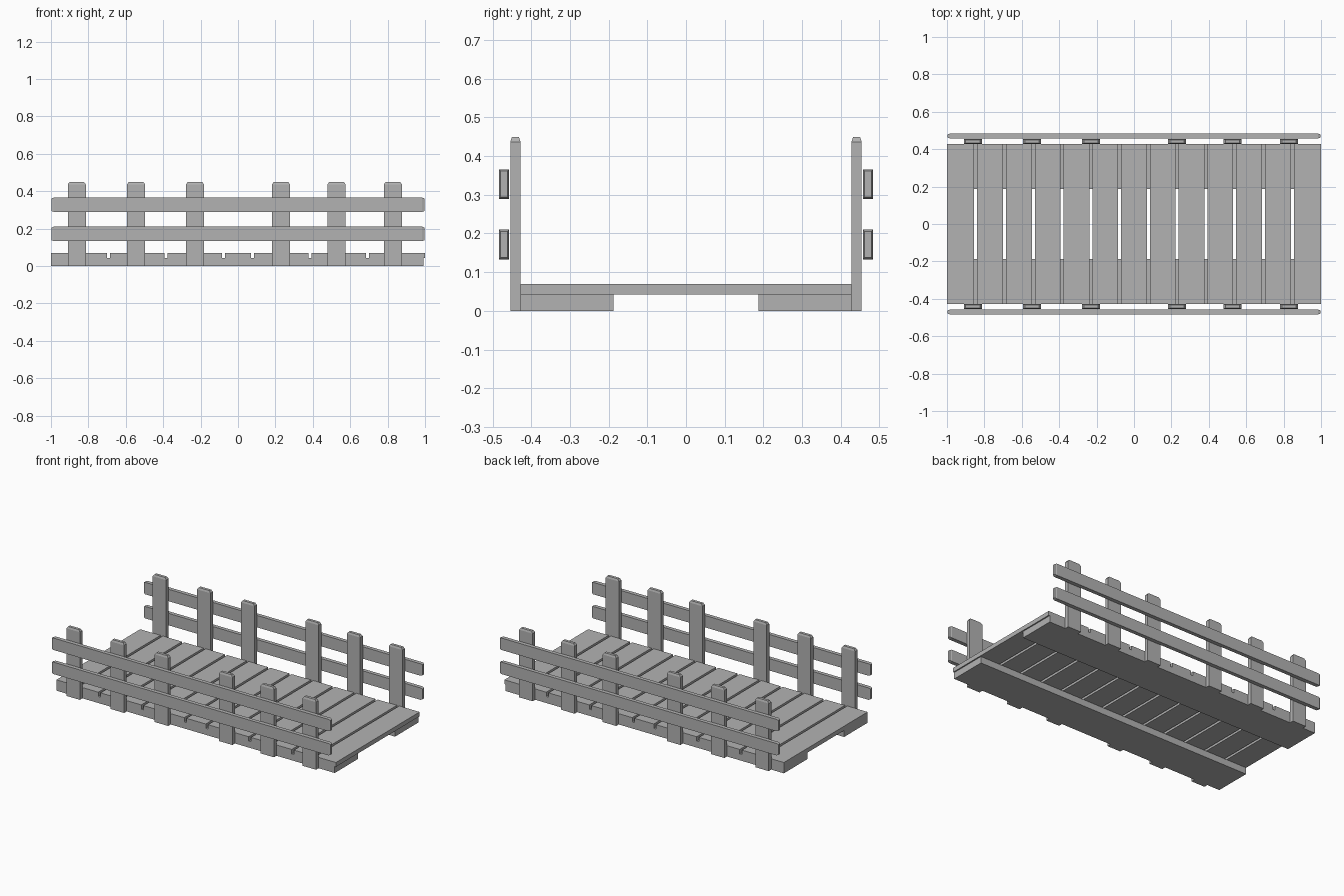
import bpy, bmesh

cube = bpy.data.objects.get("Cube")
if cube:
    bpy.data.objects.remove(cube, do_unlink=True)

# One plain grey for every board
grey = bpy.data.materials.new("plain_grey")
grey.use_nodes = True
colour = (0.45, 0.45, 0.45, 1)
grey.diffuse_color = colour
grey.node_tree.nodes["Principled BSDF"].inputs["Base Color"].default_value = colour


def board(name, x, y, z, taper=None, inset=(0, 0, 0)):
    """Box from (min, max) ranges; ends along the taper axis are chamfered by inset."""
    ranges = (x, y, z)
    bm = bmesh.new()
    bmesh.ops.create_cube(bm, size=1)
    for v in bm.verts:
        v.co = [lo if c < 0 else hi for c, (lo, hi) in zip(v.co, ranges)]
    if taper:
        axis, signs = taper
        for sign in signs:
            bm.normal_update()
            cap = max(bm.faces, key=lambda f: sign * f.normal[axis])
            centre = cap.calc_center_median()
            new = bmesh.ops.extrude_discrete_faces(bm, faces=[cap])["faces"][0]
            bm.verts.ensure_lookup_table()
            # Pull the chamfer base back, then shrink the cap
            bmesh.ops.remove_doubles(bm, verts=[], dist=0)
            rim = [v for v in bm.verts if v not in new.verts
                   and abs(v.co[axis] - centre[axis]) < 0.0001]
            for v in rim:
                v.co[axis] -= sign * inset[axis]
            for v in new.verts:
                for i in range(3):
                    if i != axis:
                        v.co[i] -= inset[i] if v.co[i] > centre[i] else -inset[i]
    bmesh.ops.recalc_face_normals(bm, faces=bm.faces)
    mesh = bpy.data.meshes.new(name)
    bm.to_mesh(mesh)
    bm.free()
    mesh.materials.append(grey)
    obj = bpy.data.objects.new(name, mesh)
    bpy.context.collection.objects.link(obj)
    return obj


# Deck planks
count, gap = 13, 0.016
pitch = 2 / count
for i in range(count):
    left = -1 + i * pitch
    board(f"deck_plank_{i + 1}",
          (left + (gap / 2 if i else 0), left + pitch - (gap / 2 if i < count - 1 else 0)),
          (-0.428, 0.428), (0.042, 0.07))

# Beams, posts and rails on both sides
posts = (-0.862, -0.545, -0.23, 0.23, 0.527, 0.828)
for side, s in (("front", -1), ("back", 1)):
    def span(near, far):
        return tuple(sorted((s * near, s * far)))

    board(f"{side}_beam", (-1, 0.992), span(0.188, 0.428), (0, 0.042))
    for i, x in enumerate(posts):
        board(f"{side}_post_{i + 1}", (x - 0.048, x + 0.048), span(0.428, 0.454),
              (0, 0.45), (2, (1,)), (0.01, 0.004, 0.013))
    for name, z in (("lower", (0.133, 0.21)), ("upper", (0.289, 0.366))):
        board(f"{side}_{name}_rail", (-0.997, 0.997), span(0.458, 0.483), z,
              (0, (-1, 1)), (0.012, 0.004, 0.005))
